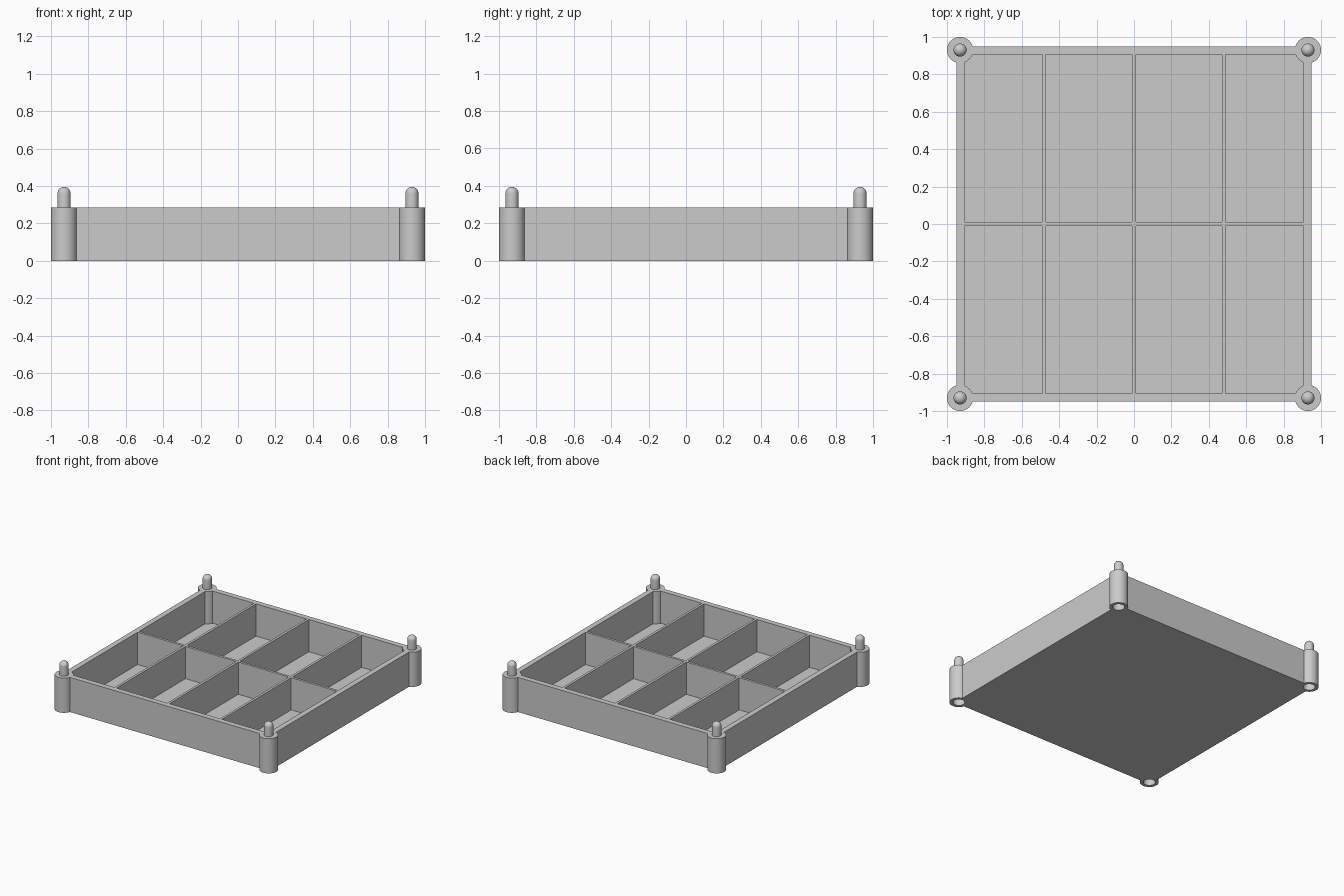
import bpy, bmesh, math
from mathutils import Matrix, Vector

cube = bpy.data.objects.get("Cube")
if cube:
    bpy.data.objects.remove(cube, do_unlink=True)

HEIGHT, FLOOR = 0.285, 0.02
HALF, INNER = 0.95, 0.905          # outer and inner half widths of the tray
DIVIDER = 0.02
POST, POST_R, PIN_R, SOCKET_R = 0.93, 0.07, 0.035, 0.045
CORNERS = [("front_right", -1, -1), ("front_left", 1, -1),
           ("back_right", -1, 1), ("back_left", 1, 1)]

grey = bpy.data.materials.new("plain_grey")
grey.use_nodes = True
grey.diffuse_color = (0.6, 0.6, 0.6, 1)
grey.node_tree.nodes["Principled BSDF"].inputs["Base Color"].default_value = (0.6, 0.6, 0.6, 1)


def make(name, bm):
    bmesh.ops.recalc_face_normals(bm, faces=bm.faces)
    mesh = bpy.data.meshes.new(name)
    bm.to_mesh(mesh)
    bm.free()
    mesh.materials.append(grey)
    obj = bpy.data.objects.new(name, mesh)
    bpy.context.collection.objects.link(obj)
    return obj


def add_box(bm, lo, hi):
    lo, hi = Vector(lo), Vector(hi)
    mat = Matrix.Translation((lo + hi) / 2) @ Matrix.Diagonal((*(hi - lo), 1))
    bmesh.ops.create_cube(bm, size=1, matrix=mat)


def corner_cylinders(name, radius, z0, z1):
    bm = bmesh.new()
    for _, sx, sy in CORNERS:
        bmesh.ops.create_cone(bm, cap_ends=True, segments=48, radius1=radius, radius2=radius,
                              depth=z1 - z0,
                              matrix=Matrix.Translation((sx * POST, sy * POST, (z0 + z1) / 2)))
    return make(name, bm)


def select_only(obj):
    bpy.ops.object.select_all(action='DESELECT')
    obj.select_set(True)
    bpy.context.view_layer.objects.active = obj


def combine(target, tool, operation):
    mod = target.modifiers.new(tool.name, 'BOOLEAN')
    mod.object, mod.operation, mod.solver = tool, operation, 'EXACT'
    select_only(target)
    bpy.ops.object.modifier_apply(modifier=mod.name)
    bpy.data.objects.remove(tool, do_unlink=True)


# Solid block for the tray
bm = bmesh.new()
add_box(bm, (-HALF, -HALF, 0), (HALF, HALF, HEIGHT))
tray = make("tray", bm)

# Eight compartments, four across and two deep
bm = bmesh.new()
x_lines = [-INNER - DIVIDER / 2, -0.48, 0, 0.48, INNER + DIVIDER / 2]
y_lines = [-INNER - DIVIDER / 2, 0, INNER + DIVIDER / 2]
gap = DIVIDER / 2
for x0, x1 in zip(x_lines, x_lines[1:]):
    for y0, y1 in zip(y_lines, y_lines[1:]):
        add_box(bm, (x0 + gap, y0 + gap, FLOOR), (x1 - gap, y1 - gap, HEIGHT + 0.1))
combine(tray, make("compartments", bm), 'DIFFERENCE')

# Round corner posts with stacking sockets underneath
combine(tray, corner_cylinders("posts", POST_R, 0, HEIGHT), 'UNION')
combine(tray, corner_cylinders("sockets", SOCKET_R, -0.05, 0.12), 'DIFFERENCE')
select_only(tray)
bpy.ops.object.shade_smooth_by_angle(angle=math.radians(30))

# Dome-topped stacking pins
for corner, sx, sy in CORNERS:
    bm = bmesh.new()
    z_dome = 0.395 - PIN_R
    profile = [(PIN_R, HEIGHT - 0.02)]
    profile += [(PIN_R * math.cos(a), z_dome + PIN_R * math.sin(a))
                for a in (math.pi / 2 * i / 8 for i in range(9))]
    verts = [bm.verts.new((r, 0, z)) for r, z in profile]
    edges = [bm.edges.new(pair) for pair in zip(verts, verts[1:])]
    bmesh.ops.spin(bm, geom=verts + edges, cent=(0, 0, 0), axis=(0, 0, 1),
                   angle=math.tau, steps=32)
    bmesh.ops.remove_doubles(bm, verts=bm.verts, dist=1e-5)
    bmesh.ops.holes_fill(bm, edges=bm.edges)
    pin = make("pin_" + corner, bm)
    pin.location = (sx * POST, sy * POST, 0)
    select_only(pin)
    bpy.ops.object.shade_smooth_by_angle(angle=math.radians(30))
